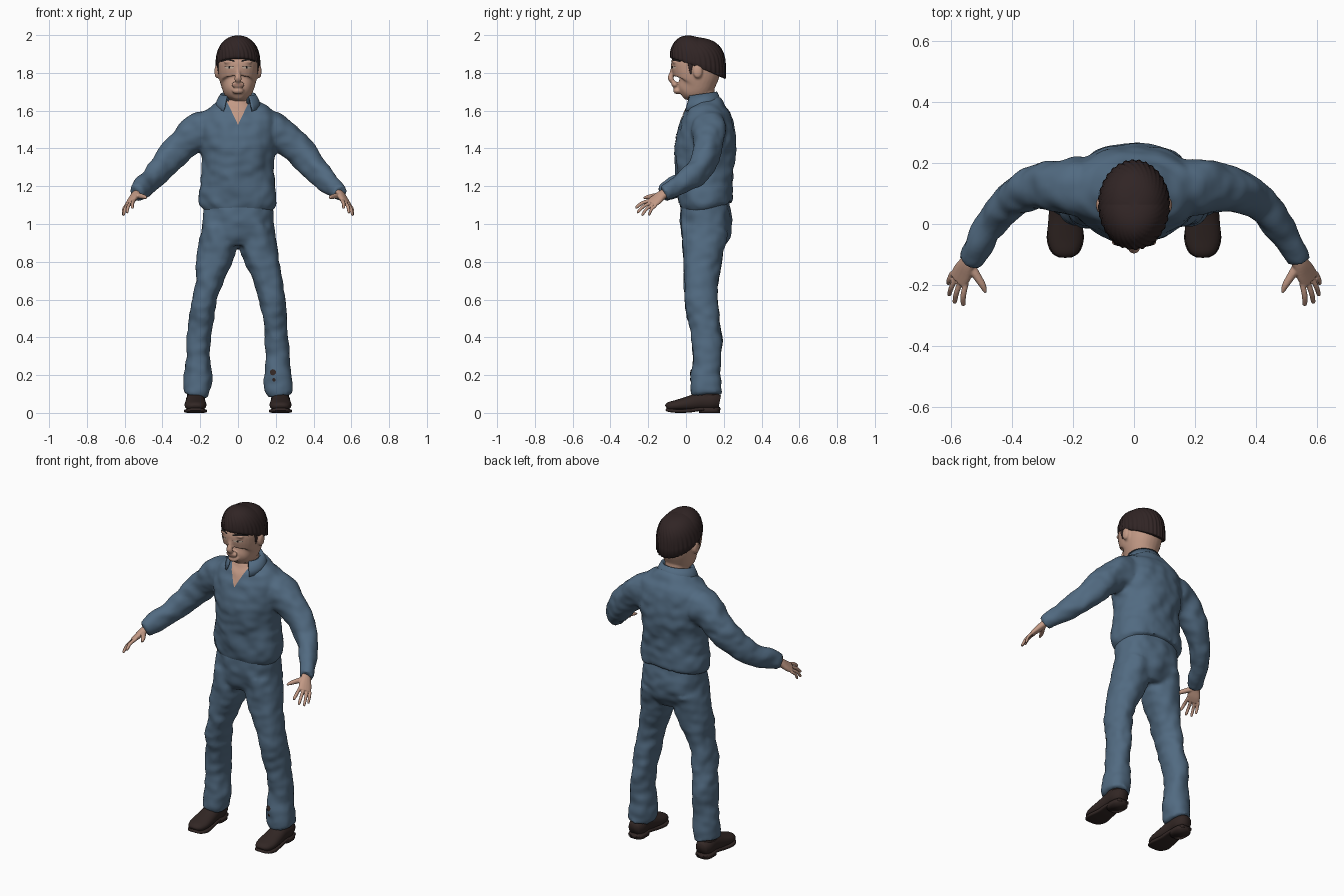
import bpy, bmesh, math
from mathutils import Vector, Matrix, noise
from mathutils.bvhtree import BVHTree

cube = bpy.data.objects.get("Cube")
if cube:
    bpy.data.objects.remove(cube, do_unlink=True)


def material(name, rgb):
    m = bpy.data.materials.new(name)
    m.use_nodes = True
    m.diffuse_color = (*rgb, 1)
    m.node_tree.nodes["Principled BSDF"].inputs["Base Color"].default_value = (*rgb, 1)
    return m


BLUE = material("denim blue", (.083, .145, .22))
SKIN = material("skin", (.54, .32, .235))
HAIR = material("dark hair", (.03, .018, .018))
SHOE = material("dark leather", (.032, .02, .018))
BLACK = material("brow black", (.01, .008, .008))
WHITE = material("eye white", (.6, .48, .38))
LIPS = material("lips", (.42, .22, .17))


def catmull(pts, steps):
    """Smooth the path (x, y, z, half width, half depth)."""
    p = [Vector(q) for q in pts]
    p = [p[0]] + p + [p[-1]]
    out = []
    for i in range(1, len(p) - 2):
        a, b, c, d = p[i - 1:i + 3]
        for k in range(steps):
            t = k / steps
            out.append(.5 * (2 * b + (c - a) * t + (2 * a - 5 * b + 4 * c - d) * t * t
                             + (3 * b - a - 3 * c + d) * t ** 3))
    return out + [p[-1]]


def tube(bm, pts, side=None, n=24, steps=4, power=2.2):
    """Closed loft of rounded sections along a path."""
    path = catmull(pts, steps)
    rings = []
    for i, q in enumerate(path):
        d = (path[min(i + 1, len(path) - 1)] - path[max(i - 1, 0)]).to_3d().normalized()
        s = Vector(side) if side else d.cross(Vector((0, 0, 1)))
        s = (s - d * s.dot(d)).normalized()
        u = d.cross(s)
        ring = []
        for k in range(n):
            a = math.tau * k / n
            c, e = math.cos(a), math.sin(a)
            ring.append(bm.verts.new(q.to_3d()
                        + s * q[3] * math.copysign(abs(c) ** (2 / power), c)
                        + u * q[4] * math.copysign(abs(e) ** (2 / power), e)))
        rings.append(ring)
    for r, t in zip(rings, rings[1:]):
        for k in range(n):
            bm.faces.new((r[k], r[k - 1], t[k - 1], t[k]))
    bm.faces.new(rings[0])
    bm.faces.new(rings[-1])


def ball(bm, loc, scale):
    bmesh.ops.create_uvsphere(bm, u_segments=16, v_segments=10, radius=1,
                              matrix=Matrix.LocRotScale(loc, None, scale))


def finish(name, bm, mat, voxel=0, rounds=3, fold=0):
    """Make the object; optionally fuse its parts and add cloth folds."""
    bmesh.ops.recalc_face_normals(bm, faces=bm.faces)
    me = bpy.data.meshes.new(name)
    bm.to_mesh(me)
    bm.free()
    ob = bpy.data.objects.new(name, me)
    bpy.context.collection.objects.link(ob)
    if voxel:
        r = ob.modifiers.new("fuse", "REMESH")
        r.mode, r.voxel_size = "VOXEL", voxel
        s = ob.modifiers.new("soften", "SMOOTH")
        s.factor, s.iterations = .5, rounds
        dg = bpy.context.evaluated_depsgraph_get()
        me = bpy.data.meshes.new_from_object(ob.evaluated_get(dg))
        ob.modifiers.clear()
        ob.data = me
    if fold:
        moves = []
        for v in me.vertices:
            x, y, z = v.co
            f = noise.noise(Vector((x * 9, y * 9, z * 7 + x * 6)))
            f += .5 * noise.noise(Vector((x * 16, y * 16, z * 22)))
            moves.append(v.normal * f * fold)
        for v, m in zip(me.vertices, moves):
            v.co += m
    me.materials.clear()
    me.materials.append(mat)
    me.shade_smooth()
    return ob


def plate(name, cols, target, mat, lift=.003, n=5):
    """Thin sheet laid on the front of target; columns are (x, low z, high z)."""
    me = target.data
    tree = BVHTree.FromPolygons([v.co for v in me.vertices], [p.vertices[:] for p in me.polygons])
    bm = bmesh.new()
    grid = []
    for x, lo, hi in cols:
        col = []
        for k in range(n + 1):
            z = lo + (hi - lo) * k / n
            hit = tree.ray_cast(Vector((x, -1, z)), Vector((0, 1, 0)))[0]
            col.append(bm.verts.new((x, (hit.y if hit else .02) - lift, z)))
        grid.append(col)
    for a, b in zip(grid, grid[1:]):
        for k in range(n):
            bm.faces.new((a[k], b[k], b[k + 1], a[k + 1]))
    return finish(name, bm, mat)


def oval(x, z, w, h, n=8):
    cols = [(math.cos(math.pi * (1 - k / n)), math.sin(math.pi * k / n)) for k in range(n + 1)]
    return [(x + w * c, z - h * s - .0003, z + h * s + .0003) for c, s in cols]


X = (1, 0, 0)

# Shirt: torso and both sleeves fused
bm = bmesh.new()
tube(bm, [(0, .11, 1.075, .175, .11), (0, .105, 1.1, .197, .138), (0, .105, 1.15, .205, .145),
          (0, .1, 1.22, .197, .146), (0, .1, 1.31, .192, .154), (0, .105, 1.42, .197, .162),
          (0, .108, 1.5, .205, .152), (0, .108, 1.56, .205, .136), (0, .106, 1.6, .185, .114),
          (0, .105, 1.63, .135, .095), (0, .1, 1.67, .08, .075)], X, 40, power=2.2)
for s in (1, -1):
    tube(bm, [(.1 * s, .12, 1.53, .08, .08), (.19 * s, .122, 1.495, .094, .1),
              (.25 * s, .122, 1.46, .084, .092), (.33 * s, .118, 1.385, .07, .08),
              (.405 * s, .076, 1.29, .061, .072), (.465 * s, .0, 1.228, .051, .06),
              (.525 * s, -.09, 1.175, .04, .048), (.54 * s, -.12, 1.16, .036, .044)])
shirt = finish("shirt", bm, BLUE, .011, 4, .012)

# Trousers: hips and both legs fused
bm = bmesh.new()
tube(bm, [(0, .1, 1.13, .175, .125), (0, .103, 1.06, .185, .137), (0, .105, .99, .192, .137),
          (0, .1, .92, .195, .12), (0, .095, .875, .16, .09)], X, 36)
for s in (1, -1):
    tube(bm, [(.1 * s, .105, .97, .09, .125), (.113 * s, .09, .86, .098, .108),
              (.145 * s, .08, .74, .081, .096), (.178 * s, .08, .6, .066, .088),
              (.2 * s, .105, .45, .063, .081), (.211 * s, .112, .3, .062, .074),
              (.21 * s, .107, .17, .073, .075), (.222 * s, .11, .095, .064, .08)], X)
trousers = finish("trousers", bm, BLUE, .011, 4, .012)

# Worn spots on the left trouser leg
for x, z, r in ((.185, .215, .016), (.19, .175, .009)):
    plate("trouser_hole", oval(x, z, r, r), trousers, SHOE, .004)

# Skin at the open neck, and the button strip below it
plate("open_neck", [(x * .01, 1.525 + abs(x) * .021, 1.657) for x in range(-6, 7)],
      shirt, SKIN, .004, 12)
plate("button_strip", [(x * .005, 1.11, 1.52) for x in range(-3, 4)], shirt, BLUE, .003, 40)

# Collar: folded band, open at the front, its points lying on the chest
bm = bmesh.new()
rows = []
for k in range(41):
    u = k / 20 - 1
    a = u * math.radians(142)
    tip = abs(u) ** 4
    row = []
    for r, z in ((.07, 1.64), (.08, 1.68), (.09, 1.685), (.107, 1.65), (.118, 1.62)):
        z += .012 * math.cos(a) - (.014 * tip if r > .1 else 0)
        row.append(bm.verts.new((math.sin(a) * r * 1.03, .082 + math.cos(a) * r * .9, z)))
    rows.append(row)
for a, b in zip(rows, rows[1:]):
    for k in range(4):
        bm.faces.new((a[k], b[k], b[k + 1], a[k + 1]))
collar = finish("collar", bm, BLUE)
thick = collar.modifiers.new("cloth", "SOLIDIFY")
thick.thickness, thick.offset = .008, 0

# Head: skull, neck, nose, mouth, chin and ears fused
bm = bmesh.new()
tube(bm, [(0, -.026, 1.686, .03, .03), (0, -.006, 1.7, .062, .058), (0, .033, 1.73, .086, .103),
          (0, .047, 1.77, .1, .12), (0, .053, 1.82, .107, .131), (0, .052, 1.87, .107, .128),
          (0, .05, 1.92, .085, .1), (0, .05, 1.96, .045, .055)], X, 32)
tube(bm, [(0, .11, 1.56, .075, .06), (0, .092, 1.64, .064, .064), (0, .08, 1.75, .064, .068)], X)
tube(bm, [(0, -.062, 1.845, .012, .014), (0, -.073, 1.8, .013, .014),
          (0, -.082, 1.772, .019, .015), (0, -.072, 1.756, .018, .012)], X, 16)
ball(bm, (0, -.058, 1.738), (.036, .018, .018))
ball(bm, (0, -.044, 1.705), (.032, .024, .018))
for s in (1, -1):
    ball(bm, (.04 * s, -.06, 1.858), (.036, .014, .012))
    ball(bm, (.112 * s, .062, 1.808), (.013, .026, .037))
head = finish("head", bm, SKIN, .006, 3)

# Painted face
plate("mouth", oval(0, 1.737, .029, .004), head, LIPS, .002)
for s, label in ((1, "left"), (-1, "right")):
    plate(label + "_eye", oval(.046 * s, 1.828, .024, .005), head, WHITE, .002)
    plate(label + "_iris", oval(.046 * s, 1.828, .005, .005), head, BLACK, .003)
    plate(label + "_eyelid", [(s * (.02 + .0065 * k), 1.83 + .004 * math.sin(k * .39),
                               1.832 + .004 * math.sin(k * .39)) for k in range(9)],
          head, BLACK, .0035, 2)
    plate(label + "_eyebrow", [(s * (.018 + .009 * k), 1.857 + .008 * math.sin(k * .4),
                                1.865 + .01 * math.sin(k * .4)) for k in range(9)],
          head, BLACK, .003, 2)

# Hair: tilted cap, fuller at the back, with swirling ridges
bm = bmesh.new()
n, m = 192, 24
rings = []
for i in range(1, m + 3):
    th = min(i, m) / m * math.pi / 2
    inset = .88 if i > m + 1 else .96 if i > m else 1
    sn, cs = math.sin(th), max(math.cos(th), 0)
    ring = []
    for k in range(n):
        a = math.tau * k / n
        back = math.sin(a)
        r = sn ** .88 * inset
        r *= 1 + .016 * math.sin(32 * (a + 1.3 * (1 - sn))) * sn
        x, y = .117 * r * math.cos(a), .147 * r * back
        dome = .152 * cs ** (.75 - .25 * back) + .05 * r * max(back, 0) * cs ** .5
        z = 1.836 - (.38 + .05 * back) * y + dome - (.006 if i > m else 0)
        ring.append(bm.verts.new((x, y + .063, z)))
    rings.append(ring)
for p, q in zip(rings, rings[1:]):
    for k in range(n):
        bm.faces.new((p[k], p[k - 1], q[k - 1], q[k]))
bm.faces.new(rings[0])
bm.faces.new(rings[-1])
finish("hair", bm, HAIR)

for s, label in ((1, "left"), (-1, "right")):
    # Sideburn
    bm = bmesh.new()
    tube(bm, [(.103 * s, .022, 1.865, .006, .014), (.104 * s, .024, 1.83, .006, .011),
              (.1 * s, .026, 1.795, .004, .005)], X, 12)
    finish(label + "_sideburn", bm, HAIR)

    # Hand: palm, four fingers and thumb fused
    bm = bmesh.new()
    across = (-.045 * s, -.035, .03)
    tube(bm, [(.53 * s, -.1, 1.17, .027, .02), (.545 * s, -.13, 1.152, .03, .02),
              (.562 * s, -.16, 1.127, .037, .017), (.577 * s, -.185, 1.108, .036, .012)], across, 16)
    for k, tip in enumerate(((.56, -.268, 1.085), (.589, -.26, 1.06),
                             (.607, -.235, 1.046), (.609, -.198, 1.047))):
        a = Vector((.55 + .015 * k, -.192 + .011 * k, 1.125 - .009 * k))
        t = Vector(tip)
        mid = a.lerp(t, .5) + Vector((.004, -.004, .005))
        r = .0095 - .0005 * k
        tube(bm, [(p.x * s, p.y, p.z, w, w) for p, w in
                  ((a, r), (mid, r), (a.lerp(t, .92), r * .85), (t, r * .4))], None, 10)
    tube(bm, [(.54 * s, -.13, 1.152, .016, .016), (.515 * s, -.17, 1.148, .014, .014),
              (.495 * s, -.202, 1.143, .011, .011), (.486 * s, -.225, 1.138, .005, .005)], None, 10)
    finish(label + "_hand", bm, SKIN, .0035, 2)

    # Shoe: upper, ankle, sole and heel
    bm = bmesh.new()
    c = .225 * s
    tube(bm, [(c, -.104, .028, .022, .013), (c, -.09, .034, .044, .023), (c, -.045, .04, .058, .03),
              (c, .02, .05, .055, .04), (c, .08, .062, .05, .048), (c, .14, .062, .05, .048),
              (c, .178, .056, .034, .036)], X, 20)
    tube(bm, [(c, .11, .05, .045, .06), (c, .11, .14, .045, .058)], X, 20)
    finish(label + "_shoe", bm, SHOE)
    bm = bmesh.new()
    tube(bm, [(c, -.106, .02, .024, .008), (c, -.09, .014, .048, .009), (c, -.045, .01, .061, .01),
              (c, .02, .012, .052, .01), (c, .08, .02, .047, .01), (c, .18, .02, .036, .01)],
         X, 16, power=5)
    tube(bm, [(c, .125, 0, .046, .055), (c, .125, .025, .048, .057)], X, 20, 1, 3)
    finish(label + "_sole", bm, SHOE)
